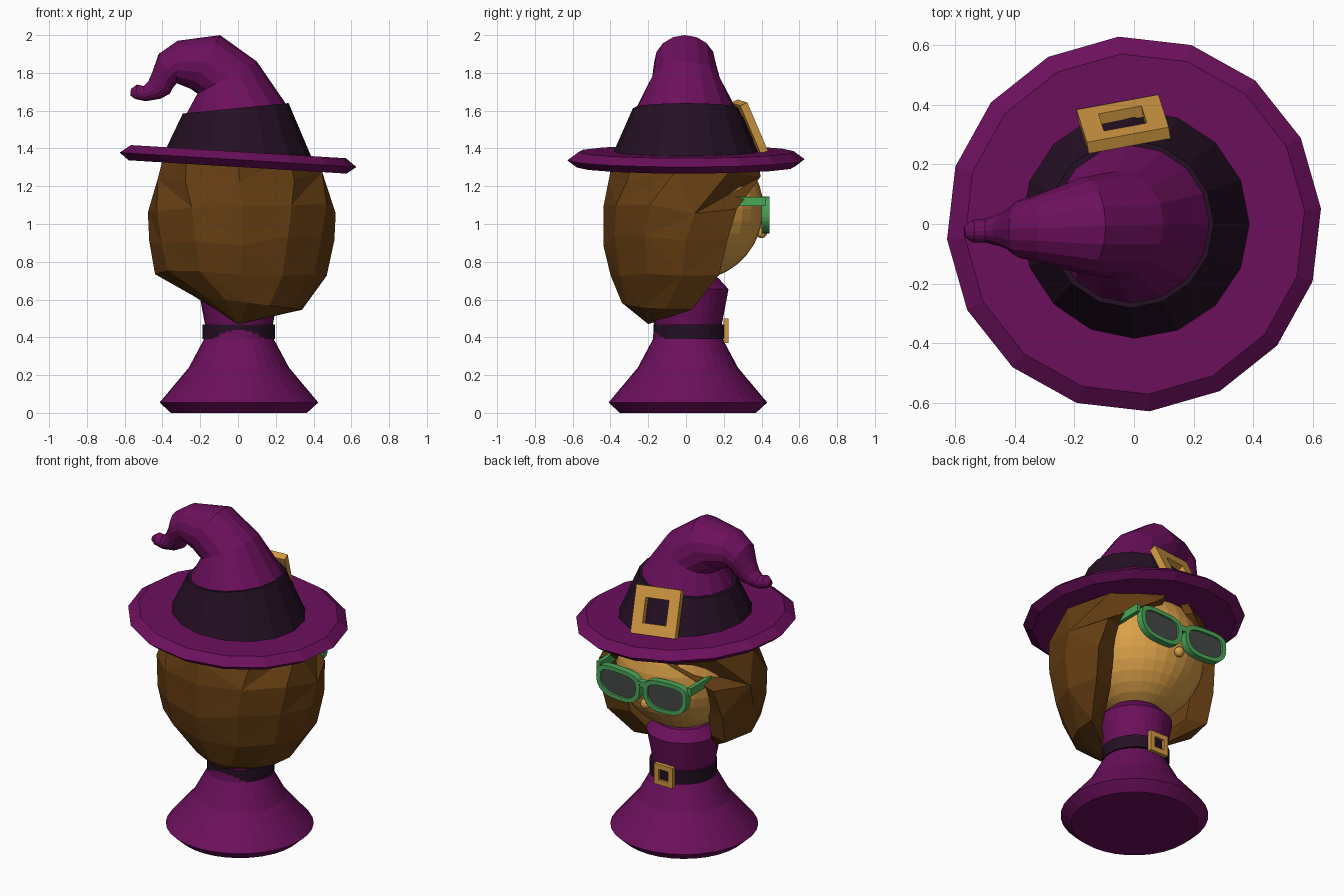
import bpy, bmesh, math, random
from mathutils import Matrix, Vector

if "Cube" in bpy.data.objects:
    bpy.data.objects.remove(bpy.data.objects["Cube"])

random.seed(4)
TAU = 2 * math.pi


def mat(name, rgb):
    m = bpy.data.materials.new(name)
    m.diffuse_color = (*rgb, 1)
    m.use_nodes = True
    m.node_tree.nodes["Principled BSDF"].inputs["Base Color"].default_value = m.diffuse_color
    return m


PURPLE = mat("purple cloth", (0.15, 0.005, 0.108))
BLACK = mat("dark band", (0.018, 0.005, 0.017))
GOLD = mat("gold", (0.64, 0.32, 0.055))
SKIN = mat("skin", (0.70, 0.35, 0.065))
HAIR = mat("brown hair", (0.13, 0.047, 0.006))
GREEN = mat("green frame", (0.07, 0.38, 0.10))
LENS = mat("grey lens", (0.06, 0.065, 0.062))


def finish(bm, name, material, matrix=None):
    bmesh.ops.recalc_face_normals(bm, faces=bm.faces)
    me = bpy.data.meshes.new(name)
    bm.to_mesh(me)
    bm.free()
    me.materials.append(material)
    ob = bpy.data.objects.new(name, me)
    bpy.context.collection.objects.link(ob)
    if matrix:
        ob.matrix_world = matrix
    return ob


def loft(name, rings, material, closed=True, caps=True, matrix=None):
    """Skin a list of equal-length point rings."""
    bm = bmesh.new()
    vs = [[bm.verts.new(p) for p in r] for r in rings]
    n = len(vs[0])
    for a, b in zip(vs, vs[1:]):
        for i in range(n if closed else n - 1):
            j = (i + 1) % n
            bm.faces.new((a[i], a[j], b[j], b[i]))
    if caps:
        bm.faces.new(vs[0])
        bm.faces.new(vs[-1])
    return finish(bm, name, material, matrix)


def lathe(name, profile, sides, material, matrix=None):
    rings = [[(r * math.cos(TAU * i / sides), r * math.sin(TAU * i / sides), z)
              for i in range(sides)] for r, z in profile]
    return loft(name, rings, material, matrix=matrix)


def bent_tube(name, sections, material, sides=16):
    """Rings spanning two silhouette points (x1, z1, x2, z2) in the xz plane."""
    rings = []
    for x1, z1, x2, z2 in sections:
        c = Vector(((x1 + x2) / 2, 0, (z1 + z2) / 2))
        u = Vector((x2, 0, z2)) - c
        c.y = 0.05 * min(0, c.x + 0.05)
        rings.append([c + u * math.cos(TAU * i / sides)
                      + Vector((0, u.length * math.sin(TAU * i / sides), 0)) for i in range(sides)])
    return loft(name, rings, material)


def frame(name, outer, inner, depth, material, matrix):
    """Flat ring in the xz plane, thickened along y."""
    def ring(pts, y):
        return [(x, y, z) for x, z in pts]
    d = depth / 2
    return loft(name, [ring(outer, -d), ring(outer, d), ring(inner, d), ring(inner, -d), ring(outer, -d)],
                material, caps=False, matrix=matrix)


def square(s):
    return [(-s, -s), (s, -s), (s, s), (-s, s)]


def ball(name, loc, r, seg, rings, material):
    bm = bmesh.new()
    bmesh.ops.create_uvsphere(bm, u_segments=seg, v_segments=rings, radius=r)
    return finish(bm, name, material, Matrix.Translation(loc))


def box(name, loc, size, material):
    bm = bmesh.new()
    bmesh.ops.create_cube(bm, size=1)
    bmesh.ops.scale(bm, vec=size, verts=bm.verts)
    return finish(bm, name, material, Matrix.Translation(loc))


# Body, collar and collar belt
at = Matrix.Translation((0.005, 0.02, 0))
lathe("body", [(0.36, 0), (0.42, 0.055), (0.265, 0.24), (0.185, 0.39), (0.18, 0.47),
               (0.215, 0.655), (0.16, 0.715)], 32, PURPLE, Matrix.Translation((0.005, 0.01, 0)))
lathe("collar_belt", [(0.192, 0.39), (0.192, 0.468)], 32, BLACK, at)
frame("collar_buckle", square(0.064), square(0.033), 0.025, GOLD,
      Matrix.Translation((0, 0.212, 0.435)))

# Head and nose
ball("head", (0, 0.03, 1.08), 0.38, 32, 18, SKIN)
ball("nose", (0, 0.40, 0.955), 0.03, 12, 8, SKIN)

# Hair: faceted shell, open at the face, edges turned in to the head
bm = bmesh.new()
COLS = 8
rows = []
for k, (z, cx, rx, ry, deg) in enumerate([
        (1.34, 0.0, 0.40, 0.39, 172), (1.25, 0.01, 0.44, 0.41, 164), (1.08, 0.02, 0.50, 0.437, 128),
        (0.91, 0.02, 0.49, 0.437, 120), (0.73, 0.015, 0.455, 0.40, 116), (0.59, 0.05, 0.29, 0.34, 95)]):
    row = []
    for i in range(COLS + 1):
        a = math.radians(deg) * (2 * i / COLS - 1)
        x, y = cx + rx * math.sin(a), -ry * math.cos(a)
        j = 0.03 if 0 < i < COLS and 0 < k < 5 else 0
        zz = z + random.uniform(-j, j) - (0.13 * x if k == 5 else 0)
        row.append((x, y, zz))
    for end, pos in ((row[0], 0), (row[-1], COLS + 2)):
        row.insert(pos, (end[0] * 0.68, end[1] - 0.04, end[2]))
    rows.append([bm.verts.new(p) for p in row])
for k, (a, b) in enumerate(zip(rows, rows[1:])):
    for i in range(COLS + 2):
        q = (a[i], a[i + 1], b[i + 1], b[i])
        s = (i + k) % 2
        bm.faces.new((q[s], q[s + 1], q[s + 2]))
        bm.faces.new((q[s], q[s + 2], q[(s + 3) % 4]))
tip = bm.verts.new((0, -0.2, 0.47))
for u, v in zip(rows[-1], rows[-1][1:]):
    bm.faces.new((u, v, tip))
finish(bm, "hair", HAIR)

# Hat: tilted brim, dark band, bent crown
tilt = (Matrix.Translation((0, 0, 1.34)) @ Matrix.Rotation(math.radians(3.5), 4, 'Y')
        @ Matrix.Rotation(math.radians(4.7), 4, 'Z'))
lathe("hat_brim", [(0.58, -0.038), (0.63, 0), (0.572, 0.043)], 16, PURPLE, tilt)
bent_tube("hat_band", [(-0.395, 1.37, 0.395, 1.34), (-0.292, 1.585, 0.268, 1.64)], BLACK)
bent_tube("hat_crown", [
    (-0.28, 1.57, 0.258, 1.63), (-0.215, 1.69, 0.10, 1.86), (-0.25, 1.715, -0.095, 2.0),
    (-0.325, 1.745, -0.32, 1.97), (-0.345, 1.72, -0.42, 1.90), (-0.36, 1.69, -0.455, 1.80),
    (-0.41, 1.663, -0.475, 1.755), (-0.49, 1.65, -0.50, 1.73), (-0.545, 1.662, -0.535, 1.738),
    (-0.57, 1.68, -0.567, 1.715)], PURPLE)
frame("hat_buckle", square(0.14), square(0.073), 0.042, GOLD,
      Matrix.Translation((-0.035, 0.335, 1.515)) @ Matrix.Rotation(math.radians(9), 4, 'Z')
      @ Matrix.Rotation(math.radians(24), 4, 'X') @ Matrix.Rotation(math.radians(3.5), 4, 'Y'))


# Glasses: flat-topped rims with round bottoms
def rim(w, top, bottom, side, n=28):
    pts = []
    for i in range(n):
        c, s = math.cos(TAU * i / n), math.sin(TAU * i / n)
        x = w * math.copysign(abs(c) ** 0.7, c)
        z = top * s ** 0.5 if s > 0 else -bottom * abs(s) ** 0.85
        pts.append((side * x, z + 0.05 * x))
    return pts


for side, label in ((1, "right"), (-1, "left")):
    m = Matrix.Translation((side * 0.162, 0.422, 1.06))
    outer, inner = rim(0.15, 0.085, 0.11, side), rim(0.122, 0.06, 0.085, side)
    frame(label + "_rim", outer, inner, 0.042, GREEN, m)
    loft(label + "_lens", [[(x, y, z) for x, z in inner] for y in (0.0, 0.008)], LENS, matrix=m)
    box(label + "_temple", (side * 0.315, 0.28, 1.118), (0.025, 0.28, 0.048), GREEN)
box("glasses_bridge", (0, 0.422, 1.09), (0.06, 0.04, 0.035), GREEN)
